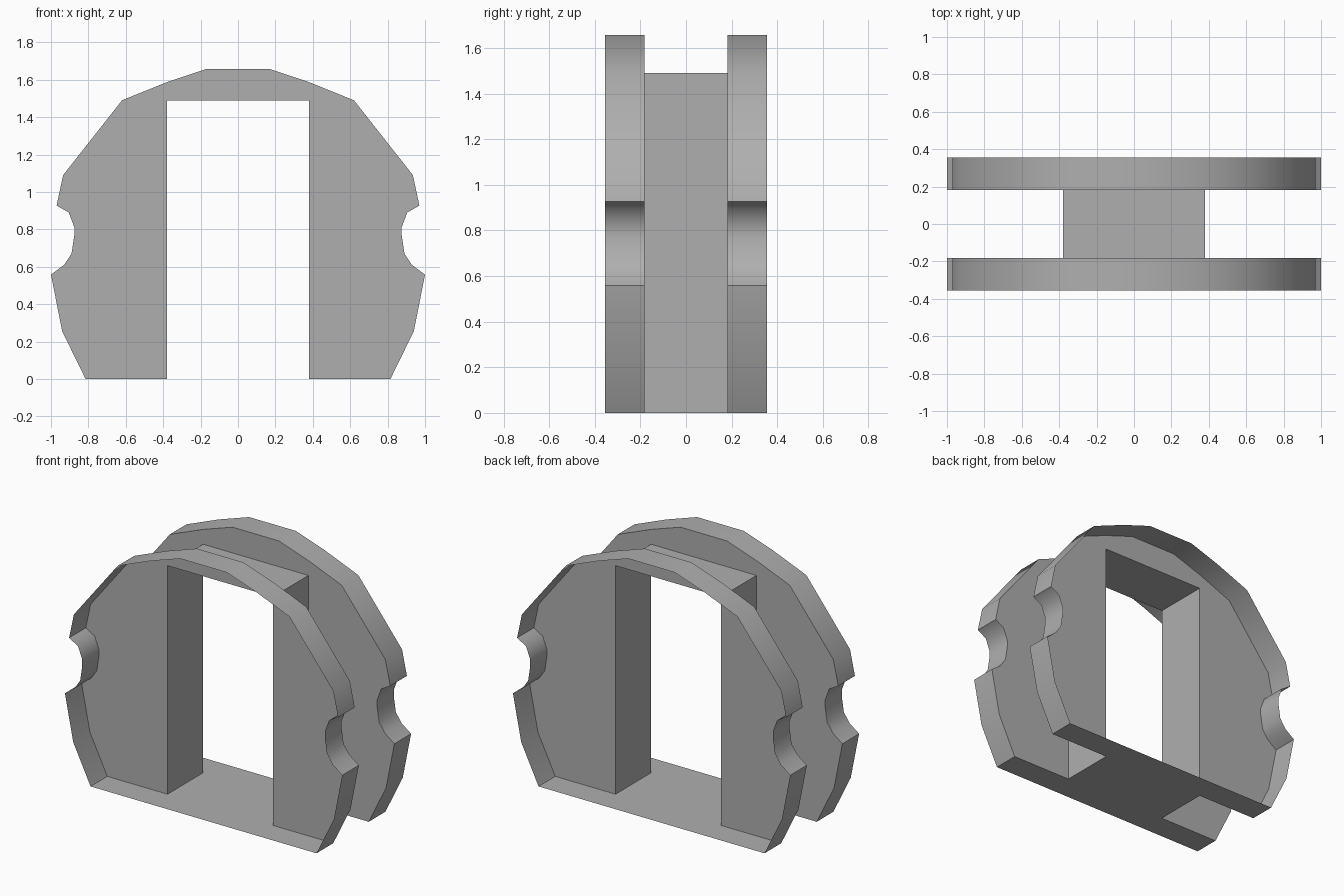
import bpy, bmesh, math

if "Cube" in bpy.data.objects:
    bpy.data.objects.remove(bpy.data.objects["Cube"])

OUT, INN = 0.355, 0.183      # outer and inner depth of each flange
W, H = 0.38, 1.49            # half width and height of the central opening

# darker grey for the whole model
grey = bpy.data.materials.new("dark_grey")
grey.diffuse_color = (0.43, 0.43, 0.43, 1)
grey.use_nodes = True
grey.node_tree.nodes["Principled BSDF"].inputs["Base Color"].default_value = grey.diffuse_color

# right half of the flange outline (x, z), bottom to top
half = [(W, 0), (0.815, 0), (0.94, 0.255), (1.0, 0.558), (0.93, 0.61), (0.89, 0.67),
        (0.875, 0.77), (0.875, 0.81), (0.905, 0.89), (0.97, 0.927), (0.935, 1.09),
        (0.62, 1.49), (0.385, 1.585), (0.168, 1.658)]
outline = half + [(-x, z) for x, z in reversed(half)]


def band(bm, pts, y0, y1):
    """Closed loop of thin walls between two depths; returns the y1 loop."""
    a = [bm.verts.new((x, y0, z)) for x, z in pts]
    b = [bm.verts.new((x, y1, z)) for x, z in pts]
    n = len(pts)
    for i in range(n):
        j = (i + 1) % n
        bm.faces.new((a[i], b[i], b[j], a[j]))
    return b


def finish(bm, name):
    me = bpy.data.meshes.new(name)
    bm.to_mesh(me)
    bm.free()
    me.materials.append(grey)
    ob = bpy.data.objects.new(name, me)
    bpy.context.collection.objects.link(ob)
    bpy.ops.object.select_all(action='DESELECT')
    ob.select_set(True)
    bpy.context.view_layer.objects.active = ob
    bpy.ops.object.shade_smooth_by_angle(angle=math.radians(40))
    return ob


# flanges: open rim with a recessed web that leaves the opening free
bm = bmesh.new()
inner = band(bm, outline, -OUT, -INN)
top = [bm.verts.new((x, -INN, H)) for x in (-W, W)]
bm.faces.new(list(reversed(inner + top)))
flange = finish(bm, "flange")
mirror = flange.modifiers.new("back_flange", 'MIRROR')
mirror.use_axis = (False, True, False)
mirror.use_mirror_merge = False

# core: thin rectangular tunnel joining both flanges
bm = bmesh.new()
band(bm, [(-W, 0), (W, 0), (W, H), (-W, H)], -INN, INN)
finish(bm, "core_tunnel")
